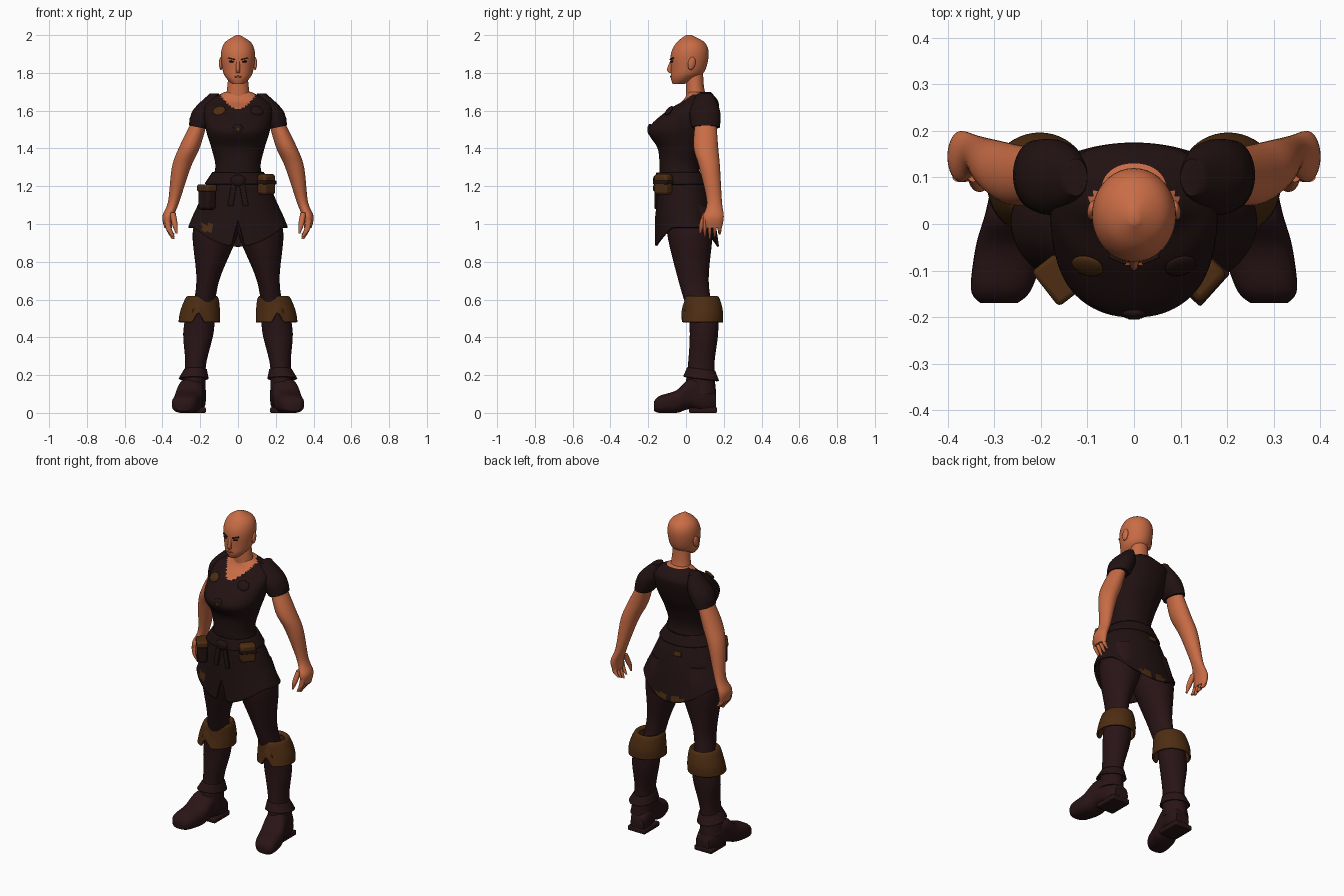
import bpy, bmesh
from math import sin, cos, tau, radians, copysign
from mathutils import Matrix, Vector

cube = bpy.data.objects.get("Cube")
if cube:
    bpy.data.objects.remove(cube, do_unlink=True)


def material(name, *rgb):
    mat = bpy.data.materials.new(name)
    mat.use_nodes = True
    mat.diffuse_color = (*rgb, 1)
    mat.node_tree.nodes["Principled BSDF"].inputs["Base Color"].default_value = (*rgb, 1)
    return mat


SKIN = material("skin", .58, .15, .06)
LIP = material("lip", .36, .08, .04)
CLOTH = material("dark cloth", .016, .006, .006)
TROUSER = material("trouser maroon", .022, .007, .008)
LEATHER = material("brown leather", .075, .026, .006)
BLACK = material("brow black", .02, .008, .006)


def finish(name, bm, mats, rule=None, mirror=False, thick=0, bevel=0):
    """Turn a bmesh into a shaded object; the rule picks a material per face centre."""
    bmesh.ops.recalc_face_normals(bm, faces=bm.faces)
    if rule:
        for face in bm.faces:
            face.material_index = int(rule(face.calc_center_median()))
    mesh = bpy.data.meshes.new(name)
    bm.to_mesh(mesh)
    bm.free()
    for mat in mats:
        mesh.materials.append(mat)
    ob = bpy.data.objects.new(name, mesh)
    bpy.context.collection.objects.link(ob)
    bpy.ops.object.select_all(action='DESELECT')
    ob.select_set(True)
    bpy.context.view_layer.objects.active = ob
    bpy.ops.object.shade_smooth_by_angle(angle=radians(50))
    if thick:
        solid = ob.modifiers.new("Thickness", 'SOLIDIFY')
        solid.thickness, solid.offset = thick, 0
    if bevel:
        round_edges = ob.modifiers.new("Bevel", 'BEVEL')
        round_edges.width, round_edges.segments = bevel, 2
    if mirror:
        ob.modifiers.new("Mirror", 'MIRROR')


def spline(a, b, c, d, t):
    return [q + t / 2 * (r - p + t * (2 * p - 5 * q + 4 * r - s + t * (3 * (q - r) + s - p)))
            for p, q, r, s in zip(a, b, c, d)]


def loft(name, rings, mats, along_y=False, sides=32, steps=6, power=2, warp=None, caps=True, **options):
    """Smooth skin through ovals, each (height, left, right, front, back);
    with along_y each is (depth, left, right, bottom, top)."""
    padded = [rings[0], *rings, rings[-1]]
    rows = [spline(*four, step / steps)
            for four in zip(padded, padded[1:], padded[2:], padded[3:]) for step in range(steps)]
    rows.append(rings[-1])
    bm = bmesh.new()
    loops = []
    for height, left, right, front, back in rows:
        loop = []
        for k in range(sides):
            turn = tau * k / sides
            u, v = [copysign(abs(w) ** (2 / power), w) for w in (cos(turn), sin(turn))]
            a = (left + right + u * (right - left)) / 2
            b = (front + back + v * (back - front)) / 2
            co = Vector((a, height, b) if along_y else (a, b, height))
            if warp:
                warp(co)
            loop.append(bm.verts.new(co))
        loops.append(loop)
    for low, high in zip(loops, loops[1:]):
        for k in range(sides):
            bm.faces.new((low[k - 1], low[k], high[k], high[k - 1]))
    if caps:
        bm.faces.new(loops[0])
        bm.faces.new(loops[-1])
    finish(name, bm, mats, **options)


def sym(*rings):
    return [(height, -width, width, front, back) for height, width, front, back in rings]


def place(at, size, turn):
    matrix = Matrix.Translation(at)
    for angle, axis in zip(turn, 'XYZ'):
        matrix = matrix @ Matrix.Rotation(radians(angle), 4, axis)
    return matrix @ Matrix.Diagonal((*size, 1))


def blob(name, at, size, mat, turn=(0, 0, 0), **options):
    bm = bmesh.new()
    bmesh.ops.create_uvsphere(bm, u_segments=20, v_segments=12, radius=.5, matrix=place(at, size, turn))
    finish(name, bm, [mat], **options)


def box(name, at, size, mat, turn=(0, 0, 0), **options):
    bm = bmesh.new()
    bmesh.ops.create_cube(bm, size=1, matrix=place(at, size, turn))
    finish(name, bm, [mat], bevel=min(size) / 4, **options)


# Head and neck
loft("head", sym((1.74, .03, -.07, -.01), (1.77, .06, -.08, .05), (1.81, .08, -.08, .1), (1.9, .09, -.08, .12),
                 (1.96, .07, -.05, .1), (2, .01, 0, .03)), [SKIN], sides=40)
loft("neck", sym((1.6, .08, 0, .14), (1.7, .06, 0, .1), (1.8, .05, 0, .09)), [SKIN])
loft("nose", sym((1.8, .01, -.09, -.06), (1.82, .01, -.1, -.06), (1.87, .01, -.08, -.06)), [SKIN], sides=16)
blob("ears", (.09, .03, 1.85), (.02, .04, .07), SKIN, turn=(-12, 0, 12), mirror=True)
blob("lips", (0, -.08, 1.78), (.04, .01, .01), LIP)
blob("eyes", (.035, -.075, 1.86), (.03, .01, .01), BLACK, turn=(0, -8, 22), mirror=True)
box("eyebrows", (.035, -.075, 1.875), (.04, .01, .007), BLACK, turn=(0, -14, 22), mirror=True)


# Tunic with a scooped neckline
def neckline(c):
    return c.y < .07 and c.z > 1.61 + 9 * c.x ** 2


def slant_sleeve(v):
    if v.z < 1.56:
        v.z += (v.x - .2) / 5


loft("tunic", sym((1.2, .15, -.14, .1), (1.3, .12, -.14, .07), (1.4, .14, -.15, .09), (1.5, .17, -.2, .14),
                  (1.6, .18, -.1, .17), (1.65, .16, -.02, .17), (1.7, .07, .01, .13)),
     [CLOTH, SKIN], sides=72, steps=8, power=2.2, rule=neckline)
loft("sleeves", [(1.69, .1, .15, .06, .14), (1.6, .1, .24, .02, .18), (1.51, .16, .26, .03, .18)],
     [CLOTH], warp=slant_sleeve, mirror=True)
for name, side, mat in (("right_badge", -1, LEATHER), ("left_badge", 1, CLOTH)):
    blob(name, (side * .1, -.09, 1.6), (.07, .02, .06), mat, turn=(-40, 0, side * 15))
blob("chest_clasp", (0, -.19, 1.5), (.06, .03, .06), CLOTH)
box("clasp_stud", (0, -.2, 1.5), (.02, .01, .02), LEATHER, turn=(0, 45, 0))

# Arms and hands
loft("arms", [(1.55, .16, .24, .05, .16), (1.41, .2, .31, .04, .17), (1.3, .25, .35, .07, .18),
              (1.12, .31, .37, .11, .19), (1.04, .34, .4, .09, .2), (.98, .35, .39, .1, .19)],
     [SKIN], mirror=True)
for i, name in enumerate(("index", "middle", "ring", "little")):
    y = .1 + i * .026
    tip = .92 + abs(i - 1) / 80
    loft(name + "_fingers", [(1.02, .36, .39, y - .01, y + .01), (.97, .35, .38, y - .01, y + .01),
                             (tip, .335, .35, y - .005, y + .005)], [SKIN], sides=12, mirror=True)
loft("thumbs", [(1.06, .33, .36, .09, .13), (1, .32, .35, .07, .1), (.95, .32, .33, .07, .08)],
     [SKIN], sides=12, mirror=True)


# Flared skirt with dipped front and back and a front slit
def hem(v):
    low = max(0, min(1, (1.16 - v.z) / .18))
    v.z -= low / 10 * max(0, 1 - (v.x / .23) ** 2)
    if v.y < 0:
        v.z += low / 7 * max(0, 1 - abs(v.x) / .035)


def skirt_patch(c):
    back = c.y > 0 and c.z < .92 and abs(abs(c.x) - .05) < .04
    front = c.y < 0 and abs(c.z - .98) < .02 and abs(c.x + .16) < .03
    return back or front


loft("skirt", sym((1.27, .13, -.14, .08), (1.1, .21, -.15, .14), (.98, .26, -.16, .17)),
     [CLOTH, LEATHER], sides=96, steps=10, warp=hem, caps=False, thick=.01, rule=skirt_patch)
loft("belt", sym((1.27, .13, -.15, .09), (1.21, .17, -.16, .11)), [CLOTH], caps=False, thick=.015)
blob("belt_knot", (0, -.16, 1.23), (.08, .03, .06), CLOTH)
box("belt_tails", (.03, -.16, 1.16), (.03, .01, .13), CLOTH, turn=(0, -10, 0), mirror=True)
box("back_tab", (-.03, .125, 1.17), (.05, .01, .03), LEATHER, turn=(12, 0, 0))


# Belt pouches, each a body with a wrapping band
def pouch(name, x, z, height, body, band, band_z, band_height, spin):
    for part, mat, middle, tall, grow in (("body", body, z, height, 0), ("band", band, band_z, band_height, .006)):
        box(name + part, (x, -.12, middle), (.09 + grow, .06 + grow, tall), mat, turn=(0, 0, spin))


pouch("right_pouch_", x=-.165, z=1.14, height=.13, body=CLOTH, band=LEATHER, band_z=1.19, band_height=.04, spin=-52)
pouch("left_pouch_", x=.15, z=1.21, height=.11, body=LEATHER, band=CLOTH, band_z=1.22, band_height=.02, spin=48)

# Trousers
loft("trousers", [(1.1, 0, .2, -.1, .12), (.95, 0, .24, -.1, .14), (.7, .1, .22, -.04, .12),
                  (.5, .13, .25, .02, .15)], [TROUSER], mirror=True)


# Boots with notched, turned-down cuffs
def notch(v):
    if v.y < .06 and v.z < .54:
        v.z += max(0, .06 - 2 * abs(v.x - .21))


def tilt_strap(v):
    v.z += (.08 - v.y) / 8


loft("boot_cuffs", [(.6, .13, .25, .02, .15), (.61, .11, .27, 0, .17), (.54, .1, .3, -.01, .19),
                    (.48, .1, .31, -.02, .19)],
     [LEATHER], sides=48, warp=notch, caps=False, thick=.01, mirror=True)
loft("boot_shafts", [(.55, .12, .27, .01, .17), (.42, .13, .29, .02, .17), (.25, .17, .28, .01, .15),
                     (.1, .17, .31, -.01, .16)], [TROUSER], mirror=True)
loft("boot_feet", [(.16, .18, .27, 0, .1), (.1, .17, .3, 0, .16), (.02, .18, .32, .02, .18),
                   (-.05, .19, .34, 0, .12), (-.14, .22, .35, 0, .09), (-.17, .25, .33, .01, .06)],
     [TROUSER], along_y=True, power=2.7, mirror=True)
box("boot_heels", (.23, .09, .015), (.12, .15, .03), TROUSER, mirror=True)
loft("ankle_straps", [(.23, .17, .28, .01, .15), (.18, .16, .31, -.01, .17)],
     [TROUSER], warp=tilt_strap, caps=False, thick=.01, mirror=True)
